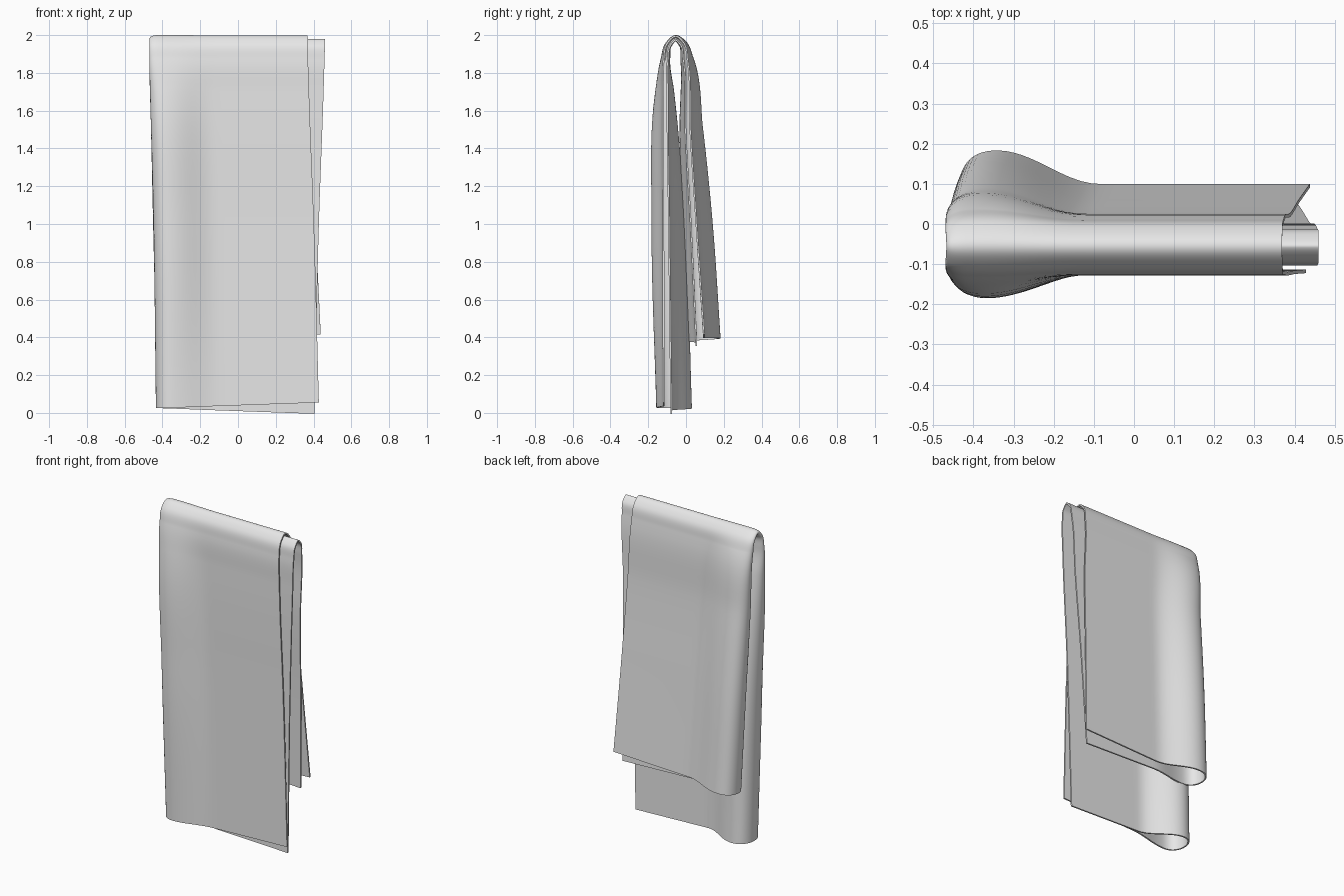
import bpy
import math
from mathutils import Vector

cube = bpy.data.objects.get("Cube")
if cube:
    bpy.data.objects.remove(cube, do_unlink=True)

# Hanging path, front hem over the rail to back hem:
# y, z, layer gap, fold bulge, bulge shift, fold x, outer edge x, inner edge x
PATH = [
    (-.098, .025, .020, .070, -.035, -.430, .428, .405),
    (-.105, 1.00, .015, .070, -.012, -.443, .402, .428),
    (-.110, 1.70, .012, .034, .003, -.461, .376, .453),
    (-.107, 1.87, .011, .010, .002, -.465, .371, .458),
    (-.092, 1.95, .010, .004, .000, -.465, .370, .460),
    (-.055, 1.984, .010, .002, .000, -.463, .369, .460),
    (-.018, 1.95, .010, .008, .003, -.465, .370, .460),
    (-.003, 1.87, .011, .020, .009, -.465, .373, .456),
    (.010, 1.50, .013, .045, .018, -.456, .390, .440),
    (.040, 1.00, .015, .058, .024, -.445, .410, .422),
    (.075, .385, .020, .060, .024, -.430, .438, .402),
]
STEPS = 8      # rows between path points
HALF = 36      # columns on each layer
PEAK = .10     # widest point of the rolled fold, as part of the width


def station(t):
    """Smooth interpolation through the path points."""
    i = min(int(t), len(PATH) - 2)
    f = t - i
    p1, p2 = PATH[i], PATH[i + 1]
    p0 = PATH[i - 1] if i else [2 * a - b for a, b in zip(p1, p2)]
    p3 = PATH[i + 2] if i + 2 < len(PATH) else [2 * b - a for a, b in zip(p1, p2)]
    # tangents scaled to the local spacing, so uneven spans do not overshoot
    def gap(a, b):
        return math.hypot(b[0] - a[0], b[1] - a[1])
    h0, h1, h2 = gap(p0, p1), gap(p1, p2), gap(p2, p3)
    out = []
    for a, b, c, d in zip(p0, p1, p2, p3):
        s0, s1, s2 = (b - a) / h0, (c - b) / h1, (d - c) / h2
        m1 = h1 * (s0 * h1 + s1 * h0) / (h0 + h1)
        m2 = h1 * (s1 * h2 + s2 * h1) / (h1 + h2)
        e = c - b
        out.append(b + f * (m1 + f * (3 * e - 2 * m1 - m2 + f * (m1 + m2 - 2 * e))))
    return out


def cap(d, width):
    """Round nose of a fold."""
    return math.sqrt(max(0, 1 - (1 - min(d / width, 1)) ** 2))


def falloff(d):
    """Fade of the roll into the flat part of the cloth."""
    k = min(max((d - PEAK) / .30, 0), 1)
    return .5 + .5 * math.cos(math.pi * k)


# Cloth sheet: outer layer, round the side fold, inner layer
verts, faces = [], []
last = (len(PATH) - 1) * STEPS
cols = 2 * HALF + 1
for r in range(last + 1):
    t = r / STEPS
    y, z, gap, bulge, shift, left, outer, inner = station(t)
    a, b = station(max(t - .01, 0)), station(min(t + .01, len(PATH) - 1))
    tangent = Vector((0, b[0] - a[0], b[1] - a[1])).normalized()
    normal = Vector((0, -tangent.z, tangent.y))
    hem = max(0, 1 - min(t, len(PATH) - 1 - t))
    for c in range(cols):
        u = (c - HALF) / HALF
        side = -1 if u > 0 else 1
        d = abs(u) ** 2
        right = outer if side > 0 else inner
        off = side * (gap * cap(d, .05) + bulge * cap(d, PEAK) * falloff(d))
        off += shift * falloff(d)
        p = Vector((left + (right - left) * d, y, z)) + normal * off
        p.z += side * .03 * d * hem
        verts.append(p)
for r in range(last):
    for c in range(cols - 1):
        i = r * cols + c
        faces.append((i, i + 1, i + cols + 1, i + cols))

mesh = bpy.data.meshes.new("folded_towel")
mesh.from_pydata(verts, [], faces)
towel = bpy.data.objects.new("folded_towel", mesh)
bpy.context.collection.objects.link(towel)

# Cloth colour
mat = bpy.data.materials.new("plain_grey_cloth")
mat.use_nodes = True
colour = (.8, .8, .8, 1)
mat.diffuse_color = colour
mat.node_tree.nodes["Principled BSDF"].inputs["Base Color"].default_value = colour
mesh.materials.append(mat)

# Cloth thickness and smooth shading
solid = towel.modifiers.new("cloth_thickness", 'SOLIDIFY')
solid.thickness = .009
solid.offset = 0
bpy.context.view_layer.objects.active = towel
towel.select_set(True)
bpy.ops.object.modifier_apply(modifier=solid.name)
bpy.ops.object.shade_smooth_by_angle(angle=math.radians(40))
